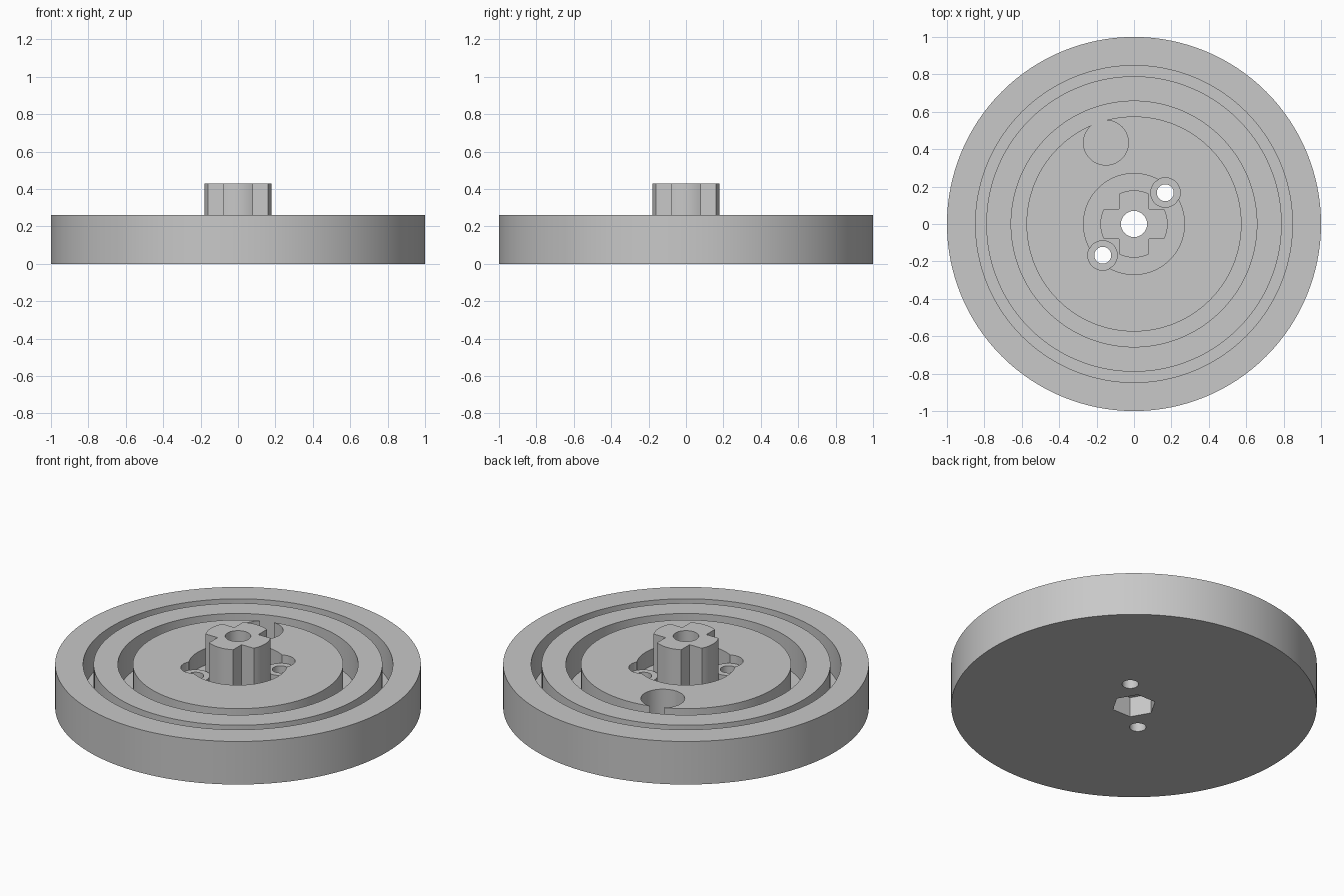
import bpy, bmesh, math
from mathutils import Matrix

cube = bpy.data.objects.get("Cube")
if cube:
    bpy.data.objects.remove(cube, do_unlink=True)

grey = bpy.data.materials.new("plain_grey")
grey.use_nodes = True
colour = (0.58, 0.58, 0.58, 1)
grey.diffuse_color = colour
grey.node_tree.nodes["Principled BSDF"].inputs["Base Color"].default_value = colour

TOP, FLOOR, RECESS, BOSS, HUB_TOP = 0.26, 0.07, 0.16, 0.21, 0.43
BORE, HUB_R, ARM = 0.07, 0.18, 0.08


def finish(bm, name):
    bmesh.ops.recalc_face_normals(bm, faces=bm.faces)
    mesh = bpy.data.meshes.new(name)
    bm.to_mesh(mesh)
    bm.free()
    mesh.materials.append(grey)
    obj = bpy.data.objects.new(name, mesh)
    bpy.context.collection.objects.link(obj)
    return obj


def cylinder(name, x, y, radius, low, high, sides=48, turn=0):
    bm = bmesh.new()
    place = Matrix.Translation((x, y, (low + high) / 2)) @ Matrix.Rotation(turn, 4, "Z")
    bmesh.ops.create_cone(bm, cap_ends=True, segments=sides, radius1=radius,
                          radius2=radius, depth=high - low, matrix=place)
    return finish(bm, name)


def lathe(name, profile, steps=128):
    bm = bmesh.new()
    verts = [bm.verts.new((r, 0, z)) for r, z in profile]
    edges = [bm.edges.new((a, b)) for a, b in zip(verts, verts[1:] + verts[:1])]
    bmesh.ops.spin(bm, geom=verts + edges, cent=(0, 0, 0), axis=(0, 0, 1),
                   angle=math.tau, steps=steps, use_duplicate=False)
    bmesh.ops.remove_doubles(bm, verts=bm.verts, dist=0.0001)
    return finish(bm, name)


def boolean(target, tool, operation="DIFFERENCE"):
    tool.hide_render = True
    mod = target.modifiers.new("cut", "BOOLEAN")
    mod.operation, mod.solver, mod.object = operation, "EXACT", tool
    bpy.context.view_layer.objects.active = target
    bpy.ops.object.modifier_apply(modifier=mod.name)
    bpy.data.objects.remove(tool, do_unlink=True)


# Wheel disc with two ring grooves, a centre recess and a bore
profile = [(BORE, 0), (1, 0), (1, TOP)]
for outer, inner in ((0.847, 0.79), (0.657, 0.575)):
    profile += [(outer, TOP), (outer, FLOOR), (inner, FLOOR), (inner, TOP)]
profile += [(0.27, TOP), (0.27, RECESS), (BORE, RECESS)]
wheel = lathe("wheel_disc", profile)

# Screw seats on opposite sides of the hub, with through holes
for side in (-1, 1):
    p = side * 0.167
    boolean(wheel, cylinder("screw_boss", p, p, 0.08, RECESS - 0.05, BOSS), "UNION")
    boolean(wheel, cylinder("seat_cutter", p, p, 0.08, BOSS, TOP + 0.1))
    boolean(wheel, cylinder("hole_cutter", p, p, 0.045, -0.1, TOP + 0.1))

# Round pocket that just breaks into the inner groove
boolean(wheel, cylinder("pocket_cutter", -0.15, 0.435, 0.12, FLOOR, TOP + 0.1))

# Hexagonal nut socket underneath
boolean(wheel, cylinder("nut_cutter", 0, 0, 0.122, -0.1, 0.12, 6, math.pi / 6))

# Cross-shaped hub with rounded arm ends
bm = bmesh.new()
outline = []
half = math.asin(ARM / HUB_R)
for arm in range(4):
    middle = arm * math.pi / 2
    for i in range(9):
        a = middle + half * (i / 4 - 1)
        outline.append((HUB_R * math.cos(a), HUB_R * math.sin(a)))
    corner = middle + math.pi / 4
    reach = ARM * math.sqrt(2)
    outline.append((reach * math.cos(corner), reach * math.sin(corner)))
base = bm.faces.new([bm.verts.new((x, y, RECESS)) for x, y in outline])
raised = bmesh.ops.extrude_face_region(bm, geom=[base])["geom"]
bmesh.ops.translate(bm, vec=(0, 0, HUB_TOP - RECESS),
                    verts=[v for v in raised if isinstance(v, bmesh.types.BMVert)])
hub = finish(bm, "cross_hub")
boolean(hub, cylinder("bore_cutter", 0, 0, BORE, RECESS - 0.1, HUB_TOP + 0.1, 64))

# Smooth round walls, crisp rims
for obj in (wheel, hub):
    bpy.ops.object.select_all(action="DESELECT")
    obj.select_set(True)
    bpy.context.view_layer.objects.active = obj
    bpy.ops.object.shade_smooth_by_angle(angle=math.radians(30))
